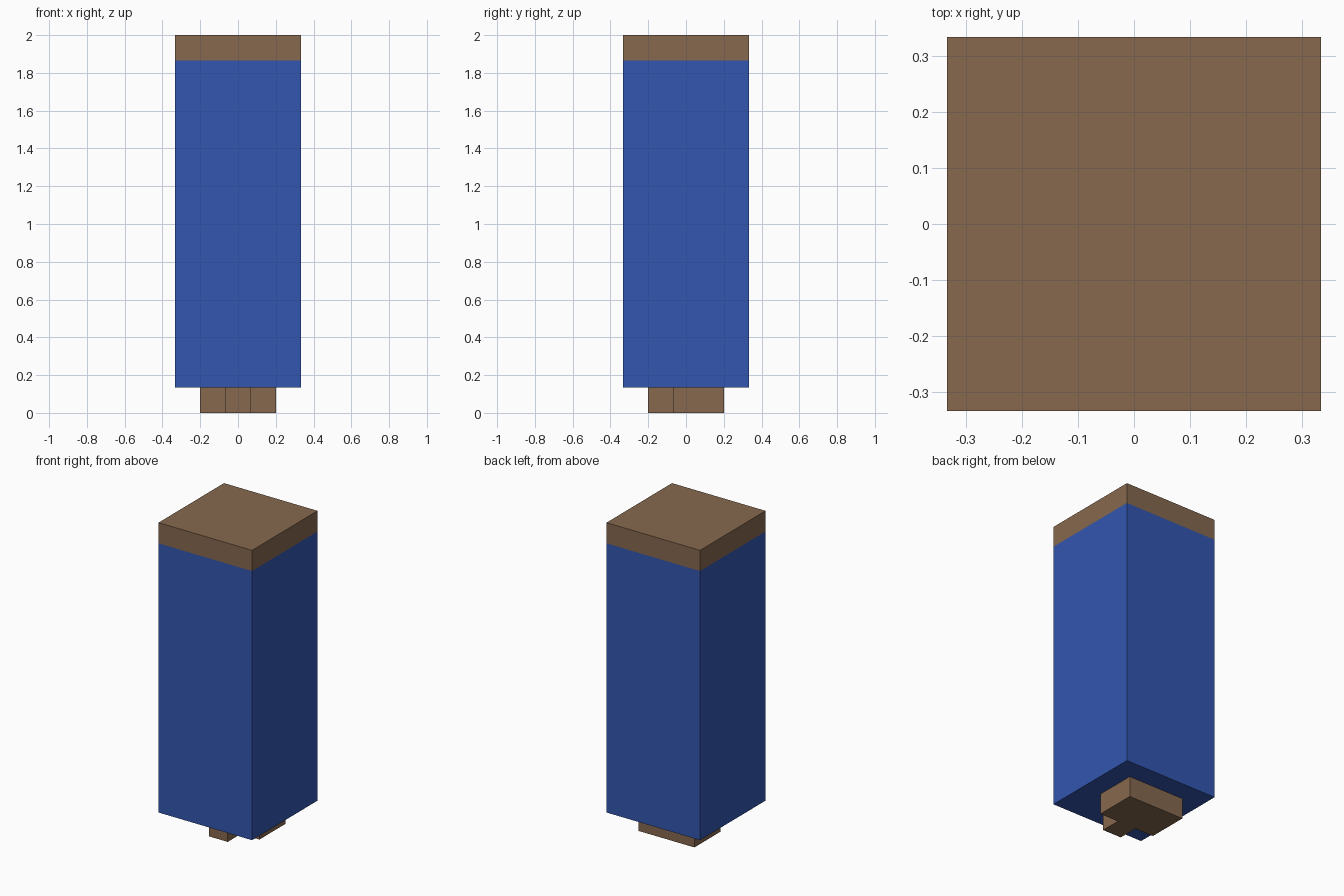
import bpy
import bmesh

cube = bpy.data.objects.get("Cube")
if cube:
    bpy.data.objects.remove(cube, do_unlink=True)

U = 2 / 15            # grid unit: the model is 15 units tall
HALF = 2.5 * U        # half width of the column
CAP_Z = 14 * U        # where the cap starts


def material(name, color):
    mat = bpy.data.materials.new(name)
    mat.use_nodes = True
    mat.diffuse_color = color
    mat.node_tree.nodes["Principled BSDF"].inputs["Base Color"].default_value = color
    return mat


def extrude_outline(bm, outline, z0, z1):
    """Close an outline into a face at z0 and raise it to z1."""
    face = bm.faces.new([bm.verts.new((x, y, z0)) for x, y in outline])
    raised = bmesh.ops.extrude_face_region(bm, geom=[face], use_keep_orig=True)
    verts = [v for v in raised["geom"] if isinstance(v, bmesh.types.BMVert)]
    bmesh.ops.translate(bm, verts=verts, vec=(0, 0, z1 - z0))
    bmesh.ops.recalc_face_normals(bm, faces=bm.faces[:])


def add_object(name, bm, mats):
    mesh = bpy.data.meshes.new(name)
    bm.to_mesh(mesh)
    bm.free()
    for mat in mats:
        mesh.materials.append(mat)
    obj = bpy.data.objects.new(name, mesh)
    bpy.context.collection.objects.link(obj)
    return obj


brown = material("brown", (0.238, 0.138, 0.076, 1))
blue = material("blue", (0.032, 0.093, 0.434, 1))

# Square column, cut near the top so the cap takes its own colour
bm = bmesh.new()
square = [(-HALF, -HALF), (HALF, -HALF), (HALF, HALF), (-HALF, HALF)]
extrude_outline(bm, square, U, 15 * U)
bmesh.ops.bisect_plane(bm, geom=bm.verts[:] + bm.edges[:] + bm.faces[:],
                       plane_co=(0, 0, CAP_Z), plane_no=(0, 0, 1))
for face in bm.faces:
    face.material_index = 1 if face.calc_center_median().z > CAP_Z else 0
add_object("capped_column", bm, [blue, brown])

# T-shaped foot: wide block at the back with a narrow stub toward the front
bm = bmesh.new()
half_outline = [(0.5, -1.5), (0.5, -0.5), (1.5, -0.5), (1.5, 1.5)]
outline = half_outline + [(-x, y) for x, y in reversed(half_outline)]
extrude_outline(bm, [(x * U, y * U) for x, y in outline], 0, U)
add_object("foot", bm, [brown])
